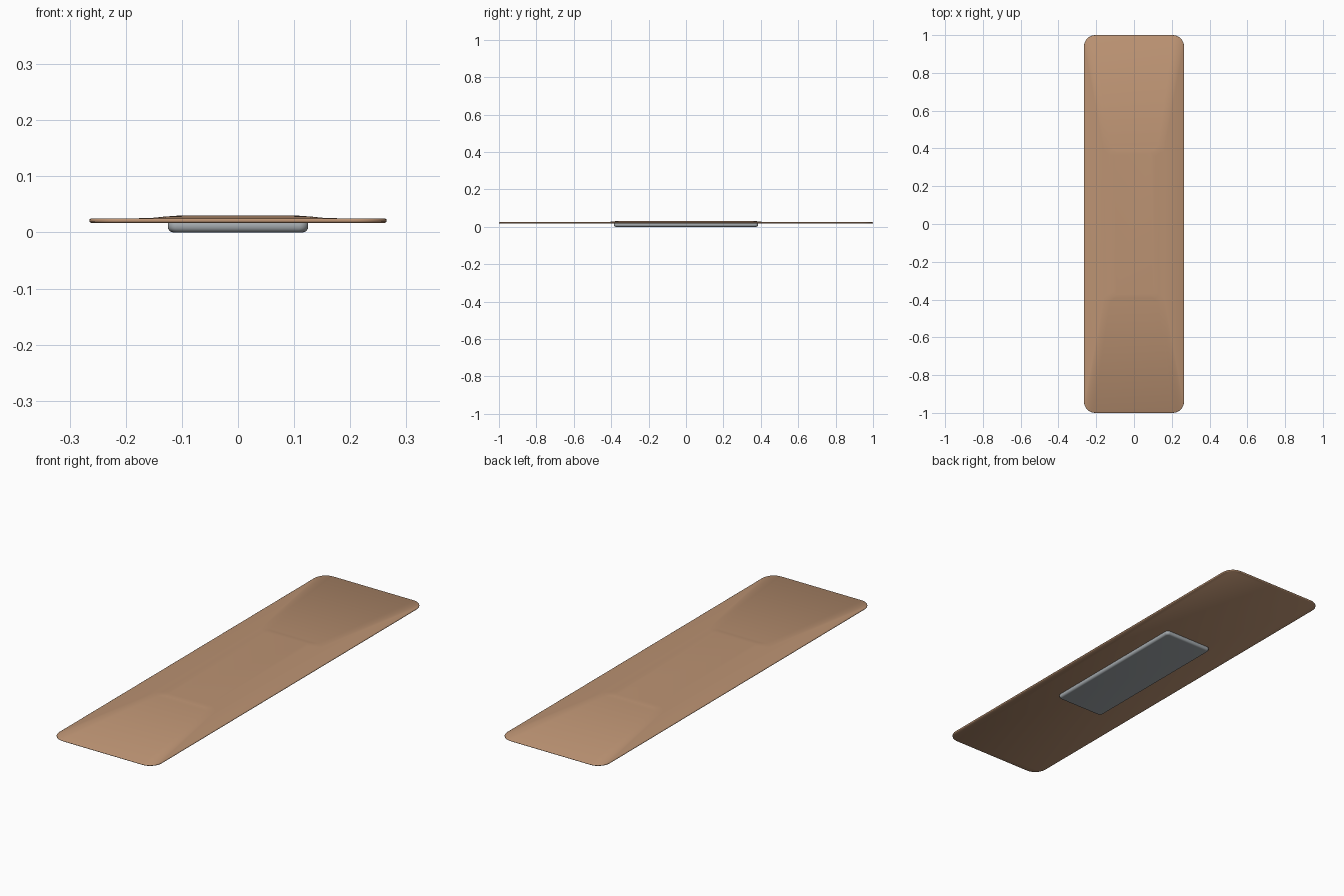
import bpy, bmesh, math

if "Cube" in bpy.data.objects:
    bpy.data.objects.remove(bpy.data.objects["Cube"])


def material(name, color):
    m = bpy.data.materials.new(name)
    m.diffuse_color = (*color, 1)
    m.use_nodes = True
    m.node_tree.nodes["Principled BSDF"].inputs["Base Color"].default_value = m.diffuse_color
    return m


def ring(bm, hx, hy, r, z, seg=8):
    """Rounded rectangle loop of vertices at height z."""
    verts = []
    for i, (sx, sy) in enumerate([(1, 1), (-1, 1), (-1, -1), (1, -1)]):
        for k in range(seg + 1):
            a = math.pi / 2 * (i + k / seg)
            verts.append(bm.verts.new((sx * (hx - r) + r * math.cos(a),
                                       sy * (hy - r) + r * math.sin(a), z)))
    return verts


def loft(name, rings, mat):
    """Solid lofted from the bottom ring to the top ring."""
    bm = bmesh.new()
    loops = [ring(bm, *r) for r in rings]
    for a, b in zip(loops, loops[1:]):
        n = len(a)
        for i in range(n):
            j = (i + 1) % n
            bm.faces.new((a[i], a[j], b[j], b[i]))
    bm.faces.new(loops[0][::-1])
    bm.faces.new(loops[-1])
    me = bpy.data.meshes.new(name)
    bm.to_mesh(me)
    bm.free()
    me.materials.append(mat)
    ob = bpy.data.objects.new(name, me)
    bpy.context.collection.objects.link(ob)
    for p in me.polygons:
        p.use_smooth = True
    return ob


tan = material("tan_fabric", (0.50, 0.29, 0.17))
grey = material("grey_gauze", (0.36, 0.39, 0.41))

# Adhesive strip: thin rounded sheet with a shallow raised centre
loft("adhesive_strip", [
    (0.262, 0.997, 0.057, 0.017),
    (0.265, 1.0, 0.06, 0.019),
    (0.265, 1.0, 0.06, 0.023),
    (0.262, 0.997, 0.057, 0.025),
    (0.158, 0.415, 0.03, 0.0253),
    (0.130, 0.395, 0.025, 0.0283),
    (0.105, 0.375, 0.02, 0.030),
], tan)

# Gauze pad under the strip, with a rounded lower edge
pad = [(0.125 - 0.010 * (1 - math.sin(t)), 0.385 - 0.010 * (1 - math.sin(t)),
        0.016 - 0.006 * (1 - math.sin(t)), 0.010 * (1 - math.cos(t)))
       for t in [math.pi / 2 * k / 5 for k in range(6)]]
loft("gauze_pad", pad + [(0.125, 0.385, 0.016, 0.020)], grey)
